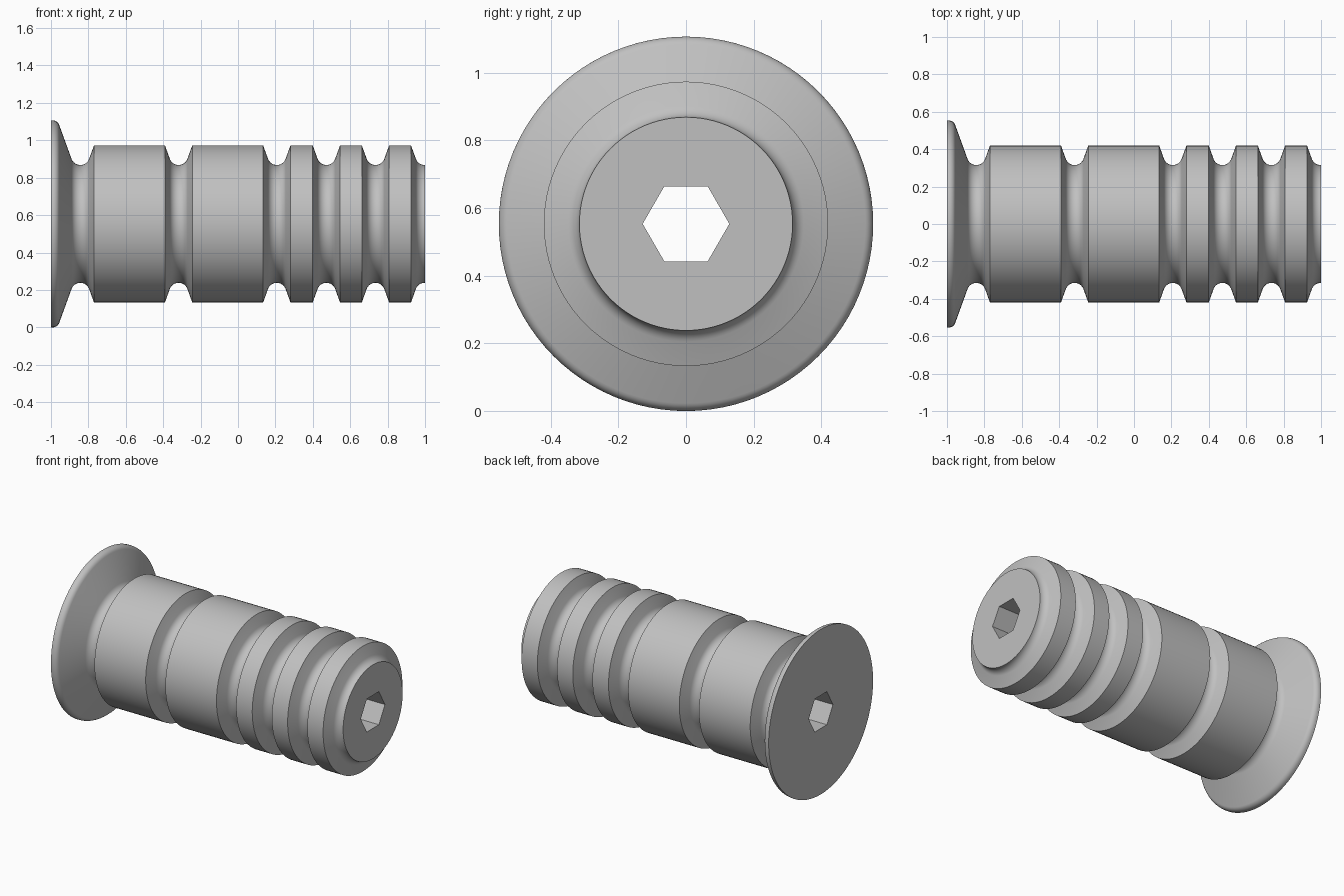
import bpy, bmesh, math

if "Cube" in bpy.data.objects:
    bpy.data.objects.remove(bpy.data.objects["Cube"])

SEG = 96            # sides around the axis
R_HEAD, R_BODY, R_NECK, R_HEX = 0.553, 0.42, 0.315, 0.128
FILLET = 0.05       # radius at the bottom of each groove
HALF = 0.073        # half width of a groove at body radius
SLOPE = math.radians(20)


def groove(cx, left=True, right=True):
    """Profile of one groove: sloped walls and a round bottom."""
    pts = []
    if left:
        pts.append((cx - HALF, R_BODY))
    top = math.pi / 2 - SLOPE
    for i in range(-8, 9):
        if (i > 0 and not right):
            break
        a = top * i / 8
        pts.append((cx + FILLET * math.sin(a), R_NECK + FILLET * (1 - math.cos(a))))
    if right:
        pts.append((cx + HALF, R_BODY))
    return pts


# Profile (x, radius): flat head with rounded rim, then the grooved shank
profile = [(-1.0, R_HEAD)]
for i in range(7):
    a = math.pi / 2 - (math.pi / 2 - SLOPE) * i / 6
    profile.append((-0.989 + 0.035 * math.cos(a), 0.518 + 0.035 * math.sin(a)))
profile += groove(-0.843, left=False)
for cx in (-0.3175, 0.2075, 0.4725, 0.735):
    profile += groove(cx)
profile += groove(0.998, right=False)
profile[-1] = (1.0, R_NECK)

bm = bmesh.new()


def ring(x, r, n):
    return [bm.verts.new((x, r * math.cos(2 * math.pi * k / n),
                          R_HEAD + r * math.sin(2 * math.pi * k / n))) for k in range(n)]


def skin(a, b):
    n = len(a)
    for k in range(n):
        bm.faces.new((a[k], a[(k + 1) % n], b[(k + 1) % n], b[k]))


# Lathed outside
rings = [ring(x, r, SEG) for x, r in profile]
for a, b in zip(rings, rings[1:]):
    skin(a, b)

# Hexagonal hole right through
hexes = [ring(-1.0, R_HEX, 6), ring(1.0, R_HEX, 6)]
skin(*hexes)

# Flat end faces around the hole: one fan and one triangle per hex side
step = SEG // 6
for outer, inner in ((rings[0], hexes[0]), (rings[-1], hexes[1])):
    for s in range(6):
        p, q = inner[s], inner[(s + 1) % 6]
        for k in range(step):
            i = s * step + k
            bm.faces.new((p if k < step // 2 else q, outer[i], outer[(i + 1) % SEG]))
        bm.faces.new((p, outer[s * step + step // 2], q))

bmesh.ops.recalc_face_normals(bm, faces=bm.faces)
mesh = bpy.data.meshes.new("grooved_pin")
bm.to_mesh(mesh)
bm.free()

# Single plain grey
grey = bpy.data.materials.new("plain grey")
grey.diffuse_color = (0.53, 0.53, 0.53, 1.0)
grey.use_nodes = True
grey.node_tree.nodes["Principled BSDF"].inputs["Base Color"].default_value = grey.diffuse_color
mesh.materials.append(grey)

pin = bpy.data.objects.new("grooved_pin", mesh)
bpy.context.collection.objects.link(pin)
bpy.context.view_layer.objects.active = pin
pin.select_set(True)
bpy.ops.object.shade_smooth_by_angle(angle=math.radians(18))
